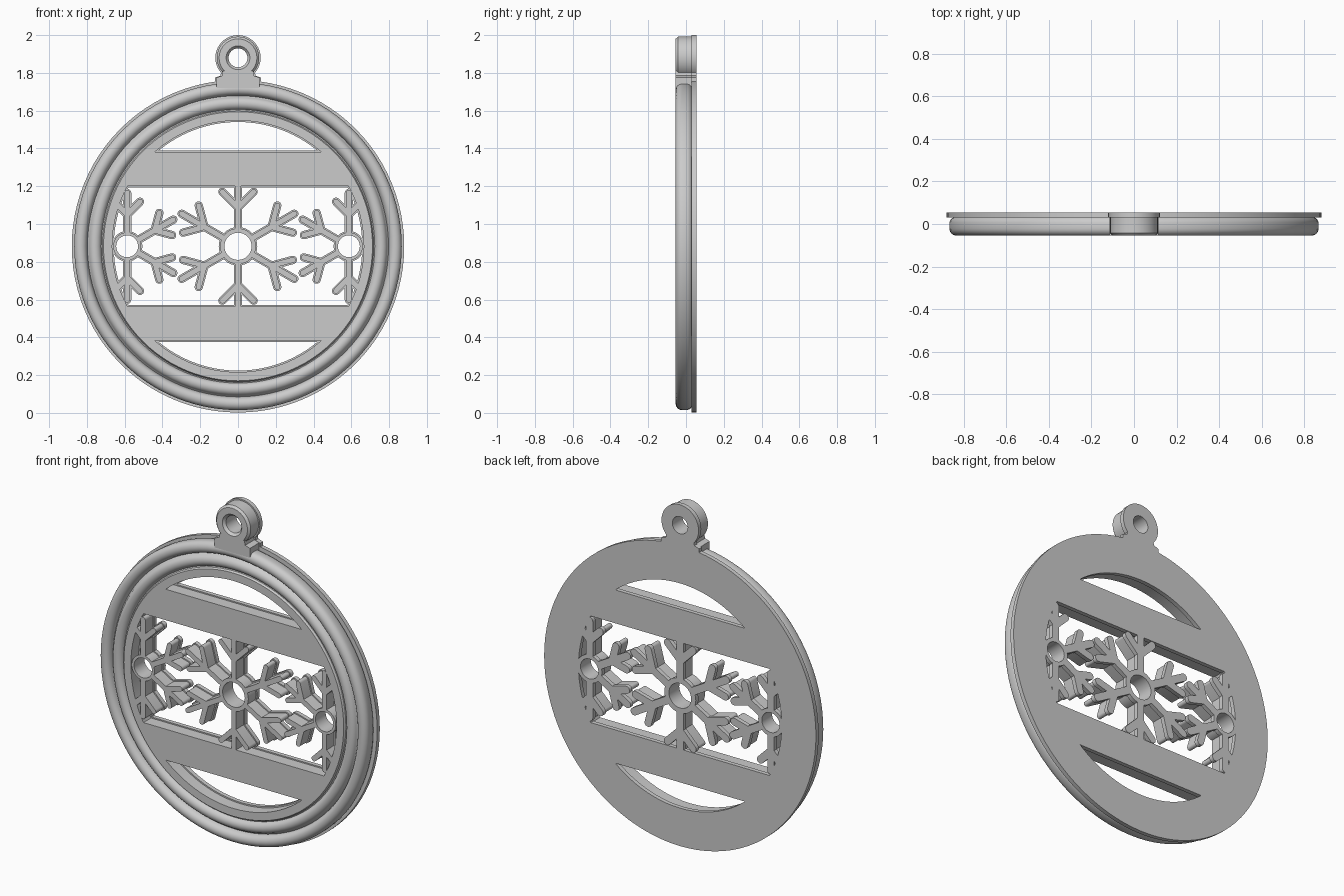
import bpy, bmesh, math
from math import sin, cos, pi, radians

cube = bpy.data.objects.get("Cube")
if cube:
    bpy.data.objects.remove(cube, do_unlink=True)

grey = bpy.data.materials.new("light_grey")
grey.use_nodes = True
grey.diffuse_color = (0.6, 0.6, 0.6, 1)
grey.node_tree.nodes["Principled BSDF"].inputs["Base Color"].default_value = (0.6, 0.6, 0.6, 1)

CZ = 0.882                    # height of the disc centre
BACK, MID = 0.055, 0.03       # back plate depth range
FRONT, RIM = -0.04, -0.055    # front of the fretwork and of the rim
INNER = 0.66                  # radius of the opening
LOOP_Z = 1.88


def finish(name, bm):
    bmesh.ops.recalc_face_normals(bm, faces=bm.faces)
    mesh = bpy.data.meshes.new(name)
    bm.to_mesh(mesh)
    bm.free()
    mesh.materials.append(grey)
    ob = bpy.data.objects.new(name, mesh)
    bpy.context.collection.objects.link(ob)
    bpy.ops.object.select_all(action='DESELECT')
    ob.select_set(True)
    bpy.context.view_layer.objects.active = ob
    bpy.ops.object.shade_smooth_by_angle(angle=radians(35))
    return ob


def prism(bm, outline, y0, y1):
    """Extrude an (x, z) outline between two depths."""
    a = [bm.verts.new((x, y0, z)) for x, z in outline]
    b = [bm.verts.new((x, y1, z)) for x, z in outline]
    bm.faces.new(a)
    bm.faces.new(b[::-1])
    n = len(a)
    for i in range(n):
        j = (i + 1) % n
        bm.faces.new((a[i], b[i], b[j], a[j]))


def lathe(bm, profile, cx, cz, seg):
    """Turn a closed (radius, y) profile about the depth axis."""
    rings = [[bm.verts.new((cx + r * cos(2 * pi * k / seg), y, cz + r * sin(2 * pi * k / seg)))
              for r, y in profile] for k in range(seg)]
    n = len(profile)
    for k in range(seg):
        p, q = rings[k], rings[(k + 1) % seg]
        for i in range(n):
            j = (i + 1) % n
            bm.faces.new((p[i], p[j], q[j], q[i]))


def washer(bm, r0, r1, y0, y1, cx, cz, seg=32):
    lathe(bm, [(r0, y0), (r1, y0), (r1, y1), (r0, y1)], cx, cz, seg)


def bar(bm, p, q, w, y0, y1):
    """Straight bar with a rounded far end."""
    a = math.atan2(q[1] - p[1], q[0] - p[0])
    pts = [(p[0] + w * sin(a), p[1] - w * cos(a))]
    pts += [(q[0] + w * cos(a + t * pi / 6), q[1] + w * sin(a + t * pi / 6)) for t in range(-3, 4)]
    pts += [(p[0] - w * sin(a), p[1] + w * cos(a))]
    prism(bm, pts, y0, y1)


def band(bm, z0, z1, r, y0, y1):
    """Horizontal strip whose ends follow the rim."""
    a0, a1 = math.asin(z0 / r), math.asin(z1 / r)
    arc = [a0 + (a1 - a0) * t / 6 for t in range(7)]
    pts = [(r * cos(a), CZ + r * sin(a)) for a in arc]
    prism(bm, pts + [(-x, z) for x, z in reversed(pts)], y0, y1)


def snowflake(bm, cx, s, angles, hole, hub, grow, y0, y1):
    washer(bm, hole, hub + grow, y0, y1, cx, CZ)
    w = 0.015 + grow
    for deg in angles:
        a = radians(deg)

        def at(u, v):
            return (cx + s * (u * cos(a) - v * sin(a)), CZ + s * (u * sin(a) + v * cos(a)))
        bar(bm, at((hub - 0.005) / s, 0), at(0.345, 0), w, y0, y1)
        for side in (-1, 1):
            bar(bm, at(0.205, 0), at(0.288, side * 0.083), w, y0, y1)


# Rim: inner ledge and two rounded beads
def bead(r, half, top, start, end):
    return [(r + half * cos(radians(t)), top + half * (1 - sin(radians(t))))
            for t in range(start, end, -15)]


rim = [(INNER + 0.006, MID), (INNER + 0.006, FRONT), (0.712, FRONT), (0.718, -0.028)]
rim += bead(0.757, 0.034, RIM + 0.005, 165, 0)
rim += [(0.797, -0.018)]
rim += bead(0.833, 0.034, RIM, 165, -1)
rim += [(0.867, 0.008), (0.861, 0.022), (0.85, MID)]
bm = bmesh.new()
lathe(bm, rim, 0, CZ, 96)
finish("rim_beads", bm)

# Back plate with its slightly wider outline
bm = bmesh.new()
washer(bm, INNER - 0.002, 0.88, MID, BACK, 0, CZ, 96)
finish("back_ring", bm)

# Bands and snowflakes, each as a front layer and a wider back layer
for label, grow, y0, y1 in (("front", 0.0, FRONT, MID), ("back", 0.007, MID, BACK)):
    for part, sign in (("upper", 1), ("lower", -1)):
        bm = bmesh.new()
        lo, hi = 0.319 - grow, 0.5 + grow
        z0, z1 = (lo, hi) if sign > 0 else (-hi, -lo)
        band(bm, z0, z1, 0.69, y0, y1)
        finish(part + "_band_" + label, bm)
    bm = bmesh.new()
    snowflake(bm, 0, 1.0, range(30, 390, 60), 0.072, 0.095, grow, y0, y1)
    finish("centre_snowflake_" + label, bm)
    for part, cx, angles in (("left", 0.587, (90, 150, 210, 270)),
                             ("right", -0.587, (90, 30, -30, -90))):
        bm = bmesh.new()
        snowflake(bm, cx, 0.82, angles, 0.058, 0.074, grow, y0, y1)
        finish(part + "_snowflake_" + label, bm)

# Hanging loop, with chamfered hole, and its stepped neck
bm = bmesh.new()
lathe(bm, [(0.05, MID), (0.05, -0.04), (0.063, RIM), (0.1, RIM), (0.112, -0.043), (0.112, MID)],
      0, LOOP_Z, 40)
finish("loop_front", bm)
bm = bmesh.new()
washer(bm, 0.05, 0.12, MID, BACK, 0, LOOP_Z, 40)
finish("loop_back", bm)
for label, grow, y0, y1 in (("front", 0, RIM, MID), ("back", 0.008, MID, BACK)):
    half = [(0.115, 1.72), (0.115, 1.775), (0.085, 1.785), (0.08, 1.81)]
    half = [(x + grow, z) for x, z in half]
    bm = bmesh.new()
    prism(bm, half + [(-x, z) for x, z in reversed(half)], y0, y1)
    finish("neck_" + label, bm)
